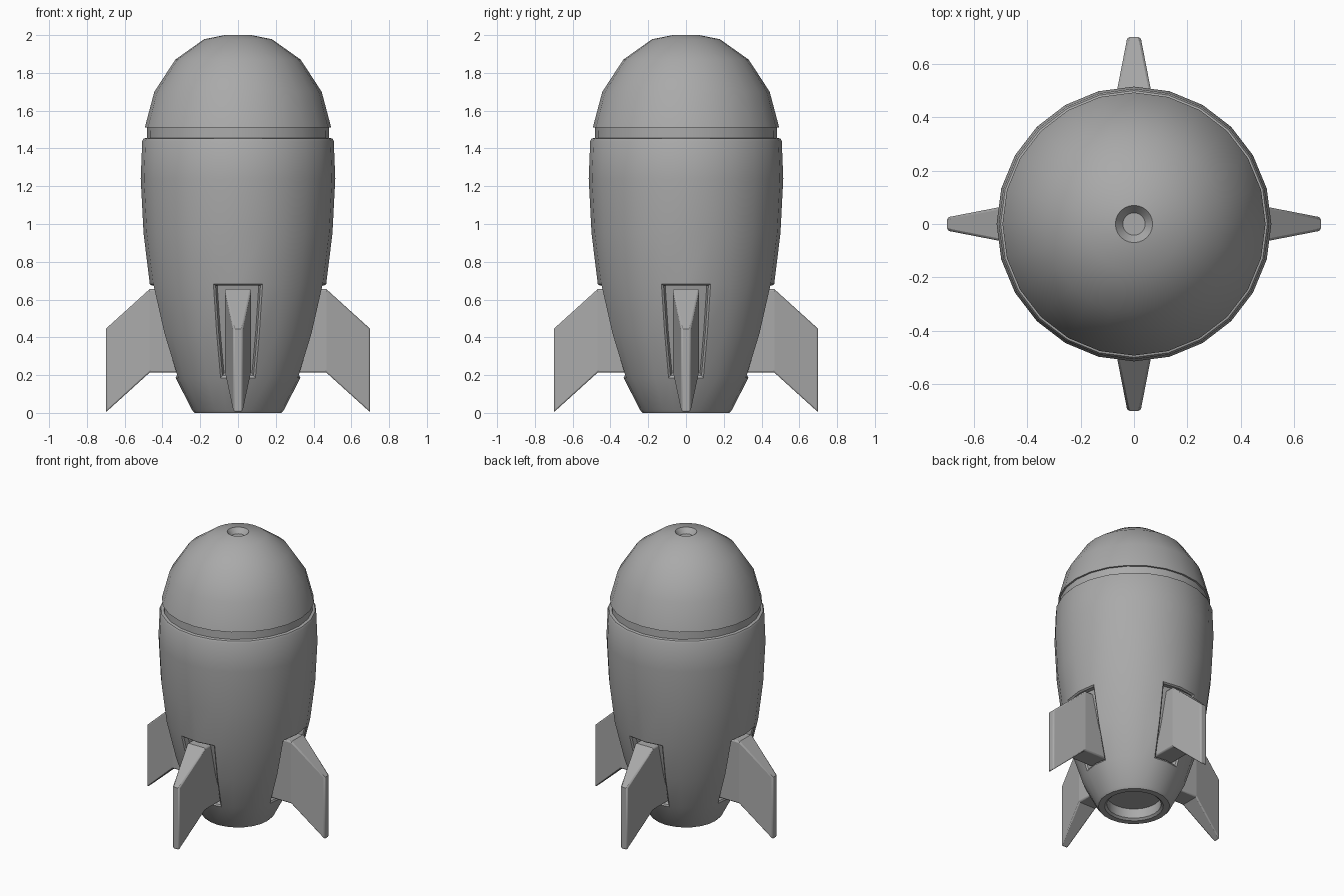
import bpy, bmesh, math
from mathutils import Matrix

if "Cube" in bpy.data.objects:
    bpy.data.objects.remove(bpy.data.objects["Cube"])

SEG = 24

grey = bpy.data.materials.new("dark_grey")
grey.diffuse_color = (0.4, 0.4, 0.4, 1)
grey.use_nodes = True
grey.node_tree.nodes["Principled BSDF"].inputs["Base Color"].default_value = grey.diffuse_color


def finish(name, bm, angle=32):
    bmesh.ops.recalc_face_normals(bm, faces=bm.faces[:])
    me = bpy.data.meshes.new(name)
    bm.to_mesh(me)
    bm.free()
    me.materials.append(grey)
    me.shade_smooth()
    me.set_sharp_from_angle(angle=math.radians(angle))
    ob = bpy.data.objects.new(name, me)
    bpy.context.collection.objects.link(ob)
    return ob


def lathe(profile):
    """Revolve (radius, z) points and cap both ends; returns bmesh, rings, face rows."""
    bm = bmesh.new()
    rings = []
    for r, z in profile:
        rings.append([bm.verts.new((r * math.cos(a), r * math.sin(a), z))
                      for a in (2 * math.pi * i / SEG for i in range(SEG))])
    rows = []
    for lo, hi in zip(rings, rings[1:]):
        rows.append([bm.faces.new((lo[i], lo[(i + 1) % SEG], hi[(i + 1) % SEG], hi[i]))
                     for i in range(SEG)])
    bm.faces.new(rings[0][::-1])
    bm.faces.new(rings[-1])
    bmesh.ops.recalc_face_normals(bm, faces=bm.faces[:])
    return bm, rings, rows


# Hull with nozzle recess below and a neck that forms the groove under the nose
hull = [(0.175, 0.08), (0.175, 0.012), (0.19, 0), (0.23, 0), (0.243, 0.015),
        (0.33, 0.185), (0.405, 0.42), (0.467, 0.682), (0.5, 0.95), (0.515, 1.24),
        (0.507, 1.44), (0.50, 1.452), (0.482, 1.456), (0.48, 1.53)]
bm, rings, rows = lathe(hull)

# Four sunken fin sockets: widen the two columns, round the lip, then sink the floor
for k in (5, 6, 7):
    for q in range(4):
        for d in (-1, 1):
            v = rings[k][(q * SEG // 4 + d) % SEG]
            v.co = Matrix.Rotation(math.radians(1.2 * d), 3, 'Z') @ v.co
socket = [rows[k][(q * SEG // 4 + d) % SEG]
          for k in (5, 6) for q in range(4) for d in (-1, 0)]
for thick, depth in ((0.010, -0.008), (0.004, -0.032)):
    bmesh.ops.inset_region(bm, faces=socket, thickness=thick, depth=depth,
                           use_boundary=True, use_even_offset=True)
finish("hull", bm)

# Nose cone with a small dimple at the tip
nose = [(0.46, 1.512), (0.493, 1.512), (0.443, 1.70), (0.332, 1.87),
        (0.18, 1.978), (0.07, 2.0), (0.042, 1.965)]
bm, rings, rows = lathe(nose)
finish("nose_cone", bm)

# Fins: cross-sections (x, half width, bottom z, top z) from root to tip
sections = [(0.28, 0.07, 0.213, 0.655), (0.468, 0.07, 0.213, 0.655),
            (0.70, 0.025, 0.003, 0.445)]
for q in range(4):
    bm = bmesh.new()
    loops = [[bm.verts.new(p) for p in ((x, -w, b), (x, w, b), (x, w, t), (x, -w, t))]
             for x, w, b, t in sections]
    for a, b in zip(loops, loops[1:]):
        for i in range(4):
            j = (i + 1) % 4
            bm.faces.new((a[i], a[j], b[j], b[i]))
    bm.faces.new(loops[0][::-1])
    bm.faces.new(loops[-1])
    bmesh.ops.rotate(bm, verts=bm.verts[:], cent=(0, 0, 0),
                     matrix=Matrix.Rotation(q * math.pi / 2, 3, 'Z'))
    fin = finish("fin_%d" % (q + 1), bm, 10)
    bev = fin.modifiers.new("edge_bevel", 'BEVEL')
    bev.width = 0.009
    bev.segments = 2
    bev.limit_method = 'ANGLE'
    bev.angle_limit = math.radians(50)
